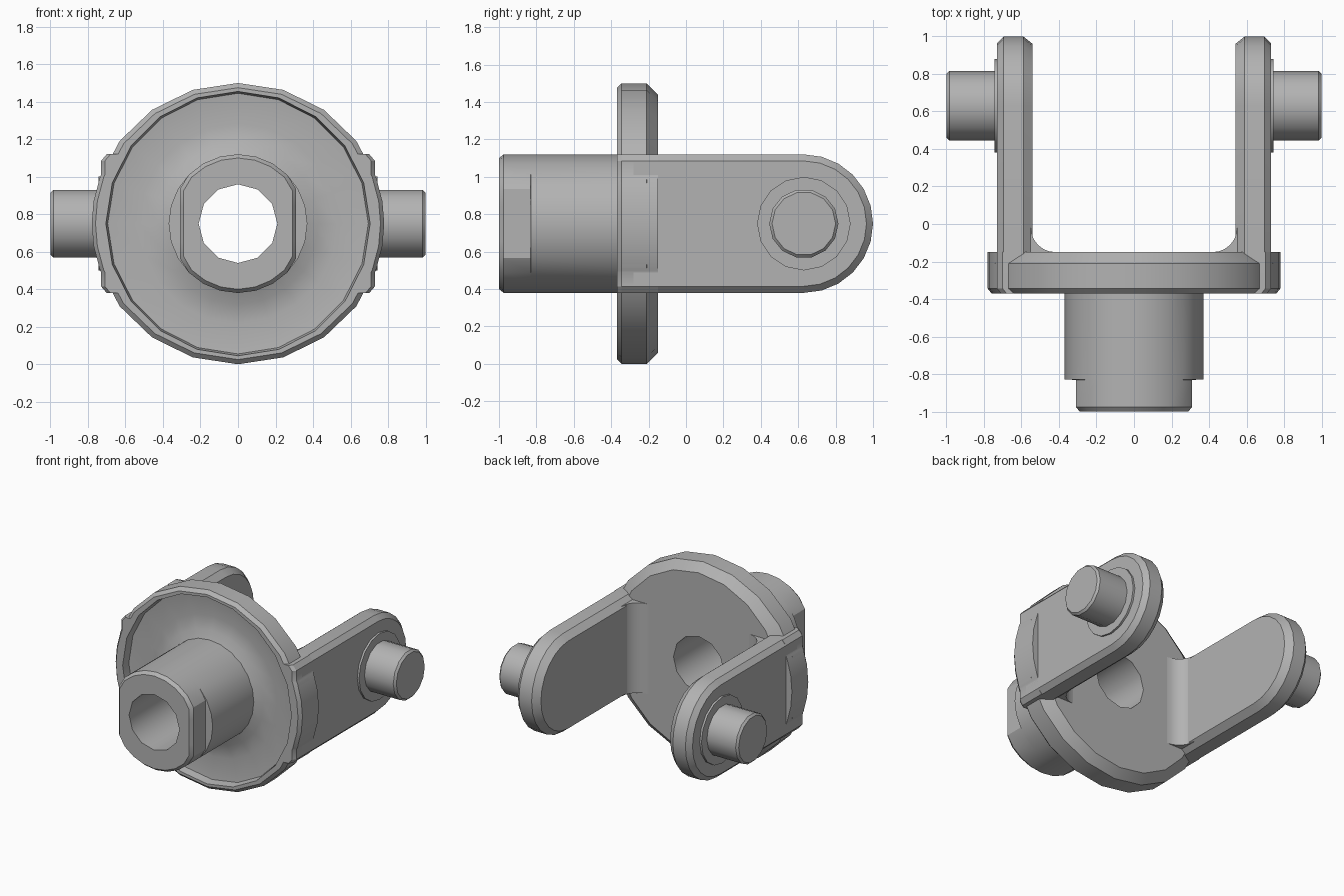
import bpy, bmesh
from math import sin, cos, pi, radians, sqrt

cube = bpy.data.objects.get("Cube")
if cube:
    bpy.data.objects.remove(cube)

ZC = 0.75       # height of the main axis
PIN_Y = 0.63    # pin centre along the arms

steel = bpy.data.materials.new("steel_grey")
steel.use_nodes = True
GREY = (0.45, 0.45, 0.45, 1)
steel.diffuse_color = GREY
steel.node_tree.nodes["Principled BSDF"].inputs["Base Color"].default_value = GREY


def loft(name, rings, closed=False, angle=30.9):
    """Skin equal-length rings of points; cap the ends unless closed."""
    bm = bmesh.new()
    loops = [[bm.verts.new(p) for p in ring] for ring in rings]
    n = len(loops[0])
    pairs = list(zip(loops, loops[1:]))
    if closed:
        pairs.append((loops[-1], loops[0]))
    else:
        bm.faces.new(loops[0])
        bm.faces.new(loops[-1])
    for a, b in pairs:
        for i in range(n):
            j = (i + 1) % n
            bm.faces.new((a[i], a[j], b[j], b[i]))
    bmesh.ops.recalc_face_normals(bm, faces=bm.faces)
    mesh = bpy.data.meshes.new(name)
    bm.to_mesh(mesh)
    bm.free()
    mesh.materials.append(steel)
    ob = bpy.data.objects.new(name, mesh)
    bpy.context.collection.objects.link(ob)
    bpy.ops.object.select_all(action='DESELECT')
    ob.select_set(True)
    bpy.context.view_layer.objects.active = ob
    bpy.ops.object.shade_smooth_by_angle(angle=radians(angle))
    return ob


# Dished flange, slightly wider than tall
def flange_ring(r, y):
    wide = 1.04 if r > 0.72 else 1
    return [(wide * r * cos(2 * pi * i / 20), y, ZC + r * sin(2 * pi * i / 20))
            for i in range(20)]


flange = [(0.33, -0.15), (0.69, -0.15), (0.75, -0.21), (0.75, -0.345),
          (0.725, -0.37), (0.705, -0.37), (0.695, -0.31), (0.53, -0.29),
          (0.43, -0.31), (0.33, -0.36)]
loft("flange", [flange_ring(r, y) for r, y in flange], closed=True)


# Hollow shaft with two flats near its front and a twelve-sided bore
def shaft_ring(r, y):
    ring = []
    for i in range(24):
        a = 2 * pi * i / 24
        q = r * cos(pi / 12) if r < 0.25 and i % 2 else r
        limit = 1 if y > -0.8305 else 0.31 if y > -0.99 else 0.29
        ring.append((max(-limit, min(limit, q * cos(a))), y, ZC + q * sin(a)))
    return ring


shaft = [(0.21, -0.15), (0.37, -0.15), (0.37, -0.83), (0.37, -0.831),
         (0.37, -0.975), (0.35, -1), (0.21, -1)]
loft("shaft", [shaft_ring(r, y) for r, y in shaft], closed=True)


def arm_ring(x, inset):
    r = 0.37 - inset
    arc = [pi * i / 12 - pi / 2 for i in range(13)]
    pts = [(x, PIN_Y + r * cos(a), ZC + r * sin(a)) for a in arc]
    return [(x, -0.28, ZC - r)] + pts + [(x, -0.28, ZC + r)]


def pin_ring(x, r, n):
    return [(x, PIN_Y + r * cos(2 * pi * i / n), ZC + r * sin(2 * pi * i / n))
            for i in range(n)]


def shoulder_ring(s, y, inset):
    # Outer edge follows the flange bulge, inner edge stays outside the dish
    half = [(0.70, 0.37), (0.73, 0.335), (0.73, 0.26)]
    arc = [(0.78 * sqrt(1 - (z / ZC) ** 2), z) for z in (0.25, 0.12, 0, -0.12, -0.25)]
    outer = half + arc + [(x, -z) for x, z in reversed(half)]
    inner = [(sqrt(0.715 ** 2 - z * z), z) for z in (-0.37, -0.2, 0, 0.2, 0.37)]
    pts = [(x - inset, z) for x, z in outer] + inner
    return [(s * x, y, ZC + z) for x, z in pts]


def fillet_ring(s, z):
    c, r = 0.42, 0.13
    curve = [(c + r * sin(a), -0.15 + r - r * cos(a))
             for a in (pi / 2 * i / 6 for i in range(7))]
    return [(s * x, y, ZC + z) for x, y in curve + [(0.58, -0.02), (0.58, -0.17), (c, -0.17)]]


# Fork arms with their root fillets, shoulders, collars and pins
for side, s in (("left", 1), ("right", -1)):
    loft(side + "_arm", [arm_ring(s * x, d) for x, d in
                         ((0.54, 0.04), (0.59, 0), (0.695, 0), (0.73, 0.035))])
    loft(side + "_shoulder", [shoulder_ring(s, y, d) for y, d in
                              ((-0.37, 0.02), (-0.345, 0), (-0.15, 0))])
    loft(side + "_fillet", [fillet_ring(s, z) for z in (-0.34, 0.34)])
    loft(side + "_collar", [pin_ring(s * x, 0.25, 16) for x in (0.72, 0.745)])
    loft(side + "_pin", [pin_ring(s * x, r, 14) for x, r in
                         ((0.72, 0.185), (0.985, 0.185), (1, 0.17))])
